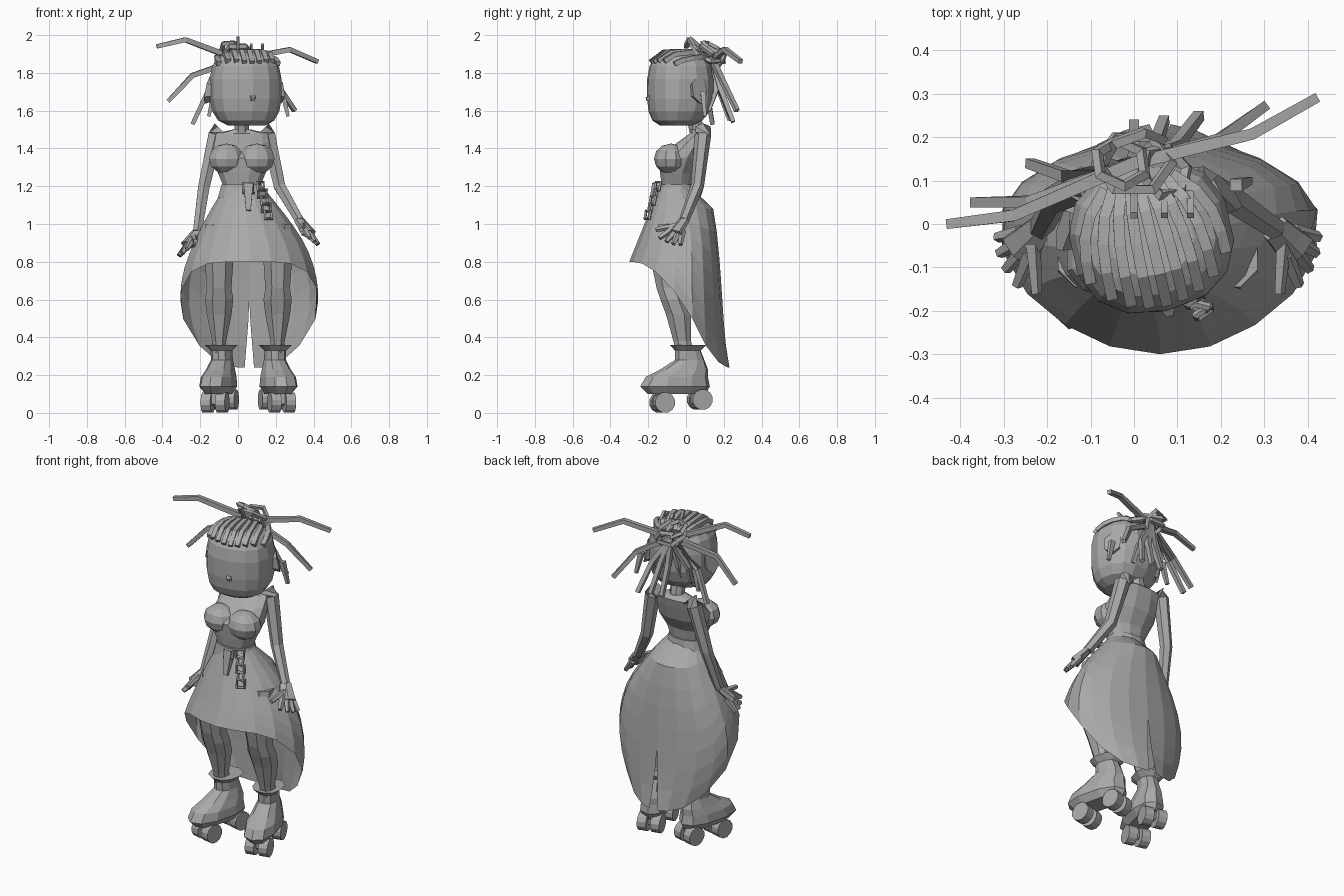
import bpy
from math import sin, cos, pi, radians
from mathutils import Vector, Matrix

default_cube = bpy.data.objects.get("Cube")
if default_cube:
    bpy.data.objects.remove(default_cube, do_unlink=True)

GREY = (0.4, 0.4, 0.4, 1)
grey = bpy.data.materials.new("plain_grey")
grey.use_nodes = True
grey.diffuse_color = GREY
grey.node_tree.nodes["Principled BSDF"].inputs["Base Color"].default_value = GREY

SIDES = (("left", 1), ("right", -1))
HIP_X, CHEST_X = 0.055, 0.02


def build(name, verts, faces):
    mesh = bpy.data.meshes.new(name)
    mesh.from_pydata([tuple(v) for v in verts], [], faces)
    mesh.materials.append(grey)
    bpy.context.collection.objects.link(bpy.data.objects.new(name, mesh))


def skin(name, rings):
    """Joins equal rings with quads and caps both ends."""
    count = len(rings[0])
    verts = [v for ring in rings for v in ring]
    faces = [tuple(range(count))[::-1], tuple(range(len(verts) - count, len(verts)))]
    for start in range(0, len(verts) - count, count):
        for i in range(count):
            j = (i + 1) % count
            faces.append((start + i, start + j, start + count + j, start + count + i))
    build(name, verts, faces)


def rounded(value, power):
    return abs(value) ** power * (1 if value > 0 else -1)


def loft(name, rows, frame, sides=12):
    """Stacks rounded rings given as height, y centre, half width, half depth."""
    angles = [2 * pi * (i + 0.5) / sides for i in range(sides)]
    skin(name, [[frame @ Vector((width * rounded(cos(a), 0.85),
                                 centre + depth * rounded(sin(a), 0.85), height))
                 for a in angles] for height, centre, width, depth in rows])


def tube(name, points, thick, thin=None, sides=4, squash=1):
    """Sweeps a polygon along points, tapering from thick to thin."""
    points = [Vector(p) for p in points]
    last = len(points) - 1
    thin = thin or thick
    rings = []
    for k, point in enumerate(points):
        along = (points[min(k + 1, last)] - points[max(k - 1, 0)]).normalized()
        guide = Vector((0, 1, 0)) if abs(along.z) > 0.8 else Vector((0, 0, 1))
        across = along.cross(guide).normalized()
        up = across.cross(along)
        radius = thick + (thin - thick) * k / last
        angles = [2 * pi * (i + 0.5) / sides for i in range(sides)]
        rings.append([point + radius * (across * cos(a) * squash + up * sin(a)) for a in angles])
    skin(name, rings)


def hoop(name, place, radius, thickness, tilt, sides):
    bpy.ops.mesh.primitive_torus_add(
        location=place, rotation=[radians(t) for t in tilt], major_radius=radius,
        minor_radius=thickness, major_segments=sides, minor_segments=4)
    bpy.context.object.name = name
    bpy.context.object.data.materials.append(grey)


def shift(x, y=0, turn=0):
    return Matrix.Translation((x, y, 0)) @ Matrix.Rotation(radians(turn), 4, 'Z')


# Head: a boxy rounded form turned slightly to its left, narrowing to the jaw
HEAD = shift(0.04, -0.03, 13)
HEAD_Z, HEAD_HIGH, HEAD_WIDE, HEAD_DEEP = 1.715, 0.2, 0.19, 0.175
rows = []
for k in range(8):
    tilt = radians(-75 + 150 * k / 7)
    swell = cos(tilt) ** 0.5
    lean = min(0, sin(tilt)) ** 2 * -0.025
    rows.append((HEAD_Z + HEAD_HIGH * rounded(sin(tilt), 0.8), lean,
                 HEAD_WIDE * swell, HEAD_DEEP * (swell + lean * 2)))
loft("head", rows, HEAD, sides=14)
tube("nose", [HEAD @ Vector((0, -0.15, 1.67)), HEAD @ Vector((0, -0.185, 1.66))], 0.03, 0.012)


def on_scalp(x, y):
    reach = abs(x / HEAD_WIDE) ** 2.4 + abs(y / HEAD_DEEP) ** 2.4
    height = max(0, 1 - reach ** 1.7) ** 0.4
    return HEAD @ Vector((x, y, HEAD_Z + HEAD_HIGH * height))


# Ears, nape braids and short side locks
for side, s in SIDES:
    tube(side + "_ear", [HEAD @ Vector((s * 0.15, 0.04, 1.7)), HEAD @ Vector((s * 0.195, 0.06, 1.71))],
         0.05, 0.075, sides=6, squash=0.7)
    tube(side + "_side_lock", [(HIP_X + s * 0.18, 0.09, 1.7), (HIP_X + s * 0.21, 0.1, 1.57)], 0.02, 0.012)
    for x in (0.04, 0.1):
        tube(side + "_nape_braid", [HEAD @ Vector(p) for p in
             ((s * x, 0.13, 1.6), (s * x, 0.17, 1.7), (0, 0.18, 1.85))], 0.016)

# Braided rows running over the scalp toward the knot
BRAIDS, STEPS = 9, 5
for i in range(BRAIDS):
    across = 2 * i / (BRAIDS - 1) - 1
    front_y = -0.155 * (1 - 0.8 * across ** 2) ** 0.5
    path = []
    for k in range(STEPS):
        t = k / (STEPS - 1)
        path.append(on_scalp(0.16 * across * (1 - 0.5 * t ** 3), front_y + (0.13 - front_y) * t))
    tube("scalp_braid", path, 0.018)

# Knot of looped hair with stubs on top
KNOT = Vector((0, 0.14, 1.87))
for offset, radius, tilt in (((0, 0, 0.03), 0.085, (-35, 0, 0)), ((-0.03, 0, 0.06), 0.06, (-20, 25, 30)),
                             ((0.07, -0.02, 0.02), 0.06, (-15, 30, 10)), ((0, 0.03, 0), 0.07, (60, 0, 20))):
    hoop("hair_loop", KNOT + Vector(offset), radius, 0.015, tilt, sides=6)
for x, height in ((0, 1.99), (0.07, 1.95), (0.13, 1.95)):
    tube("hair_stub", [(x, 0.08, 1.88), (x, 0.02, height)], 0.011)

# Long loose locks, each bent upward part way along
for tip in ((-0.43, 0, 1.94), (0.42, 0.29, 1.86), (-0.37, 0.05, 1.65), (-0.24, 0.14, 1.53),
            (0.3, 0.27, 1.6), (0.15, 0.25, 1.54), (0.07, 0.24, 1.55), (0, 0.23, 1.55)):
    tip = Vector(tip)
    knee = KNOT.lerp(tip, 0.65) + Vector((0, -0.03, 0.06))
    tube("loose_lock", [KNOT, knee, tip], 0.021, 0.016)

# Torso, neck and bust
loft("torso", ((1.1, -0.05, 0.12, 0.08), (1.2, -0.05, 0.1, 0.08), (1.27, -0.05, 0.13, 0.09),
               (1.35, -0.03, 0.16, 0.12), (1.43, 0.03, 0.15, 0.08),
               (1.48, 0.07, 0.14, 0.05), (1.5, 0.06, 0.05, 0.04)), shift(CHEST_X))
tube("neck", [(CHEST_X, 0.06, 1.48), (CHEST_X, 0.04, 1.57)], 0.042, sides=8)
for side, s in SIDES:
    bpy.ops.mesh.primitive_uv_sphere_add(segments=10, ring_count=6, radius=0.09,
                                         location=(CHEST_X + s * 0.08, -0.08, 1.345))
    bust = bpy.context.object
    bust.name, bust.scale = side + "_bust", (1.1, 1, 0.9)
    bust.data.materials.append(grey)

# Arms and hands, the right hand hanging lower
for side, s in SIDES:
    drop = 0 if side == "left" else 0.06
    shoulder = Vector((CHEST_X + s * 0.14, 0.09, 1.47))
    elbow = Vector((CHEST_X + s * 0.2, 0.06, 1.2))
    wrist = Vector((HIP_X + s * 0.27, -0.01, 1.02 - drop))
    palm = wrist + Vector((s * 0.05, -0.05, -0.07))
    tube(side + "_arm", [shoulder - Vector((s * 0.03, 0, -0.03)), shoulder, shoulder.lerp(elbow, 0.5),
                         elbow, elbow.lerp(wrist, 0.5), wrist], 0.047, 0.027, sides=6)
    tube(side + "_palm", [wrist, wrist.lerp(palm, 0.6), palm], 0.02, 0.028, sides=6, squash=1.8)
    for i in range(4):
        tip = wrist + Vector((s * (0.1 - 0.005 * i * i), -0.02 - 0.037 * i, -0.13 + 0.004 * i * i))
        tube(side + "_finger", [wrist.lerp(tip, 0.45), tip], 0.02, 0.013, sides=5)
    tube(side + "_thumb", [wrist.lerp(palm, 0.4), wrist + Vector((s * 0.01, -0.15, -0.05))],
         0.02, 0.013, sides=5)

# Skirt: one sheet, short at the front, long, full and split at the back
WAIST_Z, COLUMNS, ROWS = 1.2, 18, 8
verts, faces = [], []
for r in range(ROWS + 1):
    for c in range(COLUMNS + 1):
        angle = 2 * pi * c / COLUMNS - pi
        backness = ((1 - cos(angle)) / 2) ** 1.2
        drop = (0.4 + 0.56 * backness ** 2 * (3 - 2 * backness)) * r / ROWS
        middle = min(0, drop / 6 - 0.05)
        front = -0.14 - 0.4 * drop
        back = 0.02 + 0.19 * drop ** 0.2 + 0.03 * drop ** 8
        edge = front if cos(angle) > 0 else back
        x = (0.1 + 0.27 * sin(2.7 * drop)) * sin(angle)
        if c in (0, COLUMNS):
            x = max(0, drop - 0.65) * (0.08 if c else -0.08)
        verts.append((min(0.06, 0.03 + drop / 10) + x,
                      middle + abs(cos(angle)) * (edge - middle), WAIST_Z - drop))
        if r and c:
            here = len(verts) - 1
            above = here - COLUMNS - 1
            faces.append((above - 1, here - 1, here, above))
build("skirt", verts, faces)

# Belt, buckle and hanging chain
loft("belt", ((1.14, -0.05, 0.13, 0.1), (1.21, -0.05, 0.11, 0.09)), shift(CHEST_X))
tube("belt_tab", [(HIP_X, -0.155, 1.21), (HIP_X, -0.19, 1.07)], 0.035, 0.018)
hoop("buckle", (HIP_X, -0.17, 1.19), 0.035, 0.009, (80, 45, 0), sides=4)
for k in range(5):
    place = Vector((0.12, -0.15, 1.2)) + k * Vector((0.01, -0.013, -0.038))
    hoop("chain_link", place, 0.03, 0.009, (75, 45, 25 * (-1) ** k), sides=4)

# Legs, skate boots and wheels, toes turned outward
for side, s in SIDES:
    loft(side + "_leg", ((0.3, 0, 0.04, 0.05), (0.38, -0.02, 0.04, 0.05), (0.52, -0.04, 0.07, 0.07),
                         (0.6, -0.07, 0.08, 0.07), (0.66, -0.09, 0.07, 0.07),
                         (0.8, -0.11, 0.08, 0.08), (1, -0.07, 0.08, 0.08)),
         shift(HIP_X + s * 0.155), sides=8)
    foot = shift(HIP_X + s * 0.145, 0, s * 14)
    loft(side + "_boot", ((0.1, -0.05, 0.06, 0.16), (0.14, -0.06, 0.09, 0.19), (0.19, -0.05, 0.085, 0.17),
                          (0.23, -0.01, 0.07, 0.13), (0.28, 0.02, 0.055, 0.08),
                          (0.33, 0.01, 0.055, 0.07), (0.36, 0.01, 0.085, 0.1)),
         foot, sides=10)
    for y, height in ((-0.13, 0.055), (0.075, 0.07)):
        hub = Vector((0, y, height))
        out = Vector((0.066, 0, 0))
        tube(side + "_axle", [foot @ (hub - out), foot @ (hub + out)], 0.018, sides=6)
        tube(side + "_truck", [foot @ hub, foot @ Vector((0, y, 0.13))], 0.025)
        for way in (-1, 1):
            tube(side + "_wheel", [foot @ (hub + way * out * 0.2), foot @ (hub + way * out)], 0.055, sides=12)
